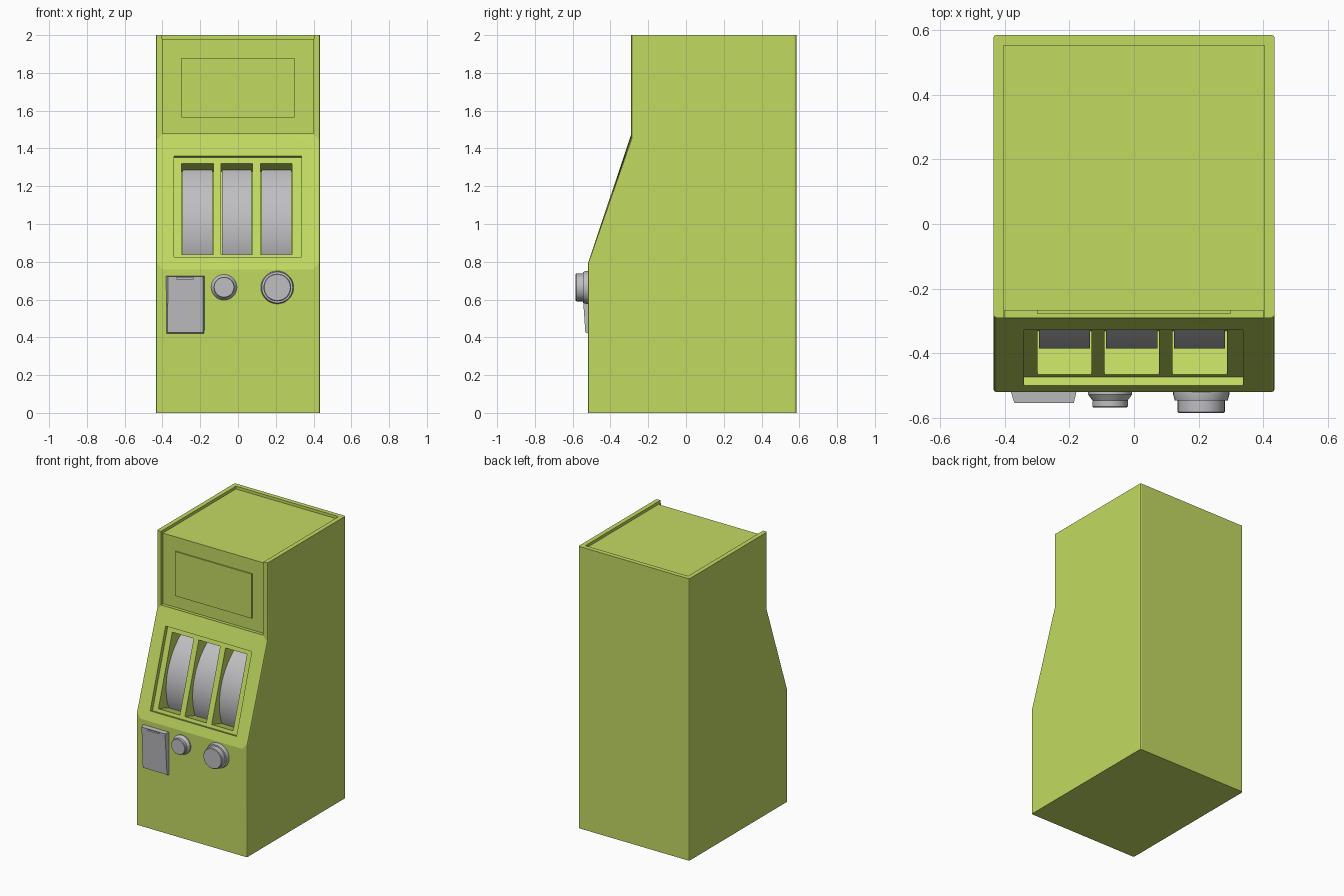
import bpy, bmesh, math
from mathutils import Vector

if "Cube" in bpy.data.objects:
    bpy.data.objects.remove(bpy.data.objects["Cube"])


def material(name, rgb):
    m = bpy.data.materials.new(name)
    m.diffuse_color = (*rgb, 1)
    m.use_nodes = True
    m.node_tree.nodes["Principled BSDF"].inputs["Base Color"].default_value = m.diffuse_color
    return m


GREEN = material("lime green", (0.54, 0.70, 0.12))
GREY = material("light grey", (0.52, 0.52, 0.54))


def loft(name, rings, mat):
    """Closed solid skinned through rings of equal point count."""
    bm = bmesh.new()
    vs = [[bm.verts.new(p) for p in ring] for ring in rings]
    n = len(vs[0])
    for a, b in zip(vs, vs[1:]):
        for i in range(n):
            j = (i + 1) % n
            bm.faces.new((a[i], a[j], b[j], b[i]))
    bm.faces.new(vs[0])
    bm.faces.new(vs[-1][::-1])
    bmesh.ops.recalc_face_normals(bm, faces=bm.faces)
    me = bpy.data.meshes.new(name)
    bm.to_mesh(me)
    bm.free()
    me.materials.append(mat)
    ob = bpy.data.objects.new(name, me)
    bpy.context.collection.objects.link(ob)
    return ob


def prism(name, yz, x0, x1, mat=GREEN):
    return loft(name, [[(x, y, z) for y, z in yz] for x in (x0, x1)], mat)


def box(name, x, y, z, mat=GREEN):
    return prism(name, [(y[0], z[0]), (y[1], z[0]), (y[1], z[1]), (y[0], z[1])], *x, mat)


def smooth(ob, angle=15):
    bpy.ops.object.select_all(action='DESELECT')
    bpy.context.view_layer.objects.active = ob
    ob.select_set(True)
    bpy.ops.object.shade_smooth_by_angle(angle=math.radians(angle))


def cut(ob, cutter):
    mod = ob.modifiers.new("cut", 'BOOLEAN')
    mod.operation = 'DIFFERENCE'
    mod.solver = 'EXACT'
    mod.object = cutter
    bpy.context.view_layer.objects.active = ob
    bpy.ops.object.modifier_apply(modifier=mod.name)
    bpy.data.objects.remove(cutter)


# window frame of reference on the sloped front: u runs up it, d goes into it
origin = Vector((-0.499, 0.824))
up = Vector((0.23, 0.715)).normalized()
inward = Vector((up.y, -up.x))


def on_slope(u, d):
    return tuple(origin + up * u + inward * d)


def slope_box(x0, x1, u0, u1, d0, d1):
    return prism("cutter", [on_slope(u0, d0), on_slope(u1, d0),
                            on_slope(u1, d1), on_slope(u0, d1)], x0, x1)


# cabinet: side profile lofted across x, with eased corners and a sunken slope
def section(x, inset, low, high):
    f = inset
    return [(x, y, z) for y, z in [(-0.52 + f, 0), (-0.52 + f, low), (-0.29 + f, high),
                                   (-0.29 + f, 2), (0.585 - f, 2), (0.585 - f, 0)]]


half = [(0.435, 0.010, 0.79, 1.45), (0.432, 0.003, 0.79, 1.45),
        (0.425, 0, 0.79, 1.45), (0.400, 0, 0.76, 1.475)]
stations = [(-x, *r) for x, *r in half] + half[::-1]
cabinet = loft("cabinet", [section(*s) for s in stations], GREEN)

# recessed sign panel, recessed roof and reel window
cut(cabinet, box("cutter", (-0.40, 0.40), (-0.5, -0.267), (1.48, 2.1)))
cut(cabinet, box("cutter", (-0.403, 0.403), (-0.5, 0.552), (1.98, 2.1)))
cut(cabinet, slope_box(-0.34, 0.337, 0, 0.563, -0.06, 0.028))

# three reel openings, each with a curved reel inside
R, MID, APEX = 0.40, 0.277, 0.05
for i, x in enumerate((-0.215, -0.007, 0.203)):
    cut(cabinet, slope_box(x - 0.084, x + 0.084, 0.023, 0.531, -0.02, 0.17))
    arc = []
    for k in range(25):
        a = math.asin(0.253 / R) * (k / 12 - 1)
        arc.append(on_slope(MID + R * math.sin(a), APEX + R - R * math.cos(a)))
    arc += [on_slope(MID + 0.253, 0.169), on_slope(MID - 0.253, 0.169)]
    smooth(prism(f"reel_{i + 1}", arc, x - 0.079, x + 0.079, GREY))
smooth(cabinet)

# raised sign plate
box("sign_plate", (-0.30, 0.30), (-0.276, -0.2665), (1.565, 1.88))

# coin plate: tapered wedge thicker at the top, with a slot
coin = loft("coin_plate", [
    [(x, -0.515, z) for x, z in ((-0.382, 0.42), (-0.177, 0.42), (-0.177, 0.725), (-0.382, 0.725))],
    [(-0.374, -0.533, 0.425), (-0.184, -0.533, 0.425),
     (-0.186, -0.553, 0.722), (-0.370, -0.553, 0.722)]], GREY)
cut(coin, box("cutter", (-0.325, -0.235), (-0.6, -0.535), (0.709, 0.718)))


# round buttons turned from a profile of (radius, y)
def button(name, x, z, profile, n=36):
    rings = [[(x + r * math.cos(t * math.tau / n), y, z + r * math.sin(t * math.tau / n))
              for t in range(n)] for r, y in profile]
    smooth(loft(name, rings, GREY), 25)


button("small_button", -0.074, 0.665,
       [(0.068, -0.515), (0.068, -0.527), (0.055, -0.545), (0.055, -0.564), (0.052, -0.567)])
button("large_button", 0.208, 0.664,
       [(0.087, -0.515), (0.087, -0.527), (0.082, -0.545), (0.073, -0.546),
        (0.073, -0.581), (0.069, -0.585)])
